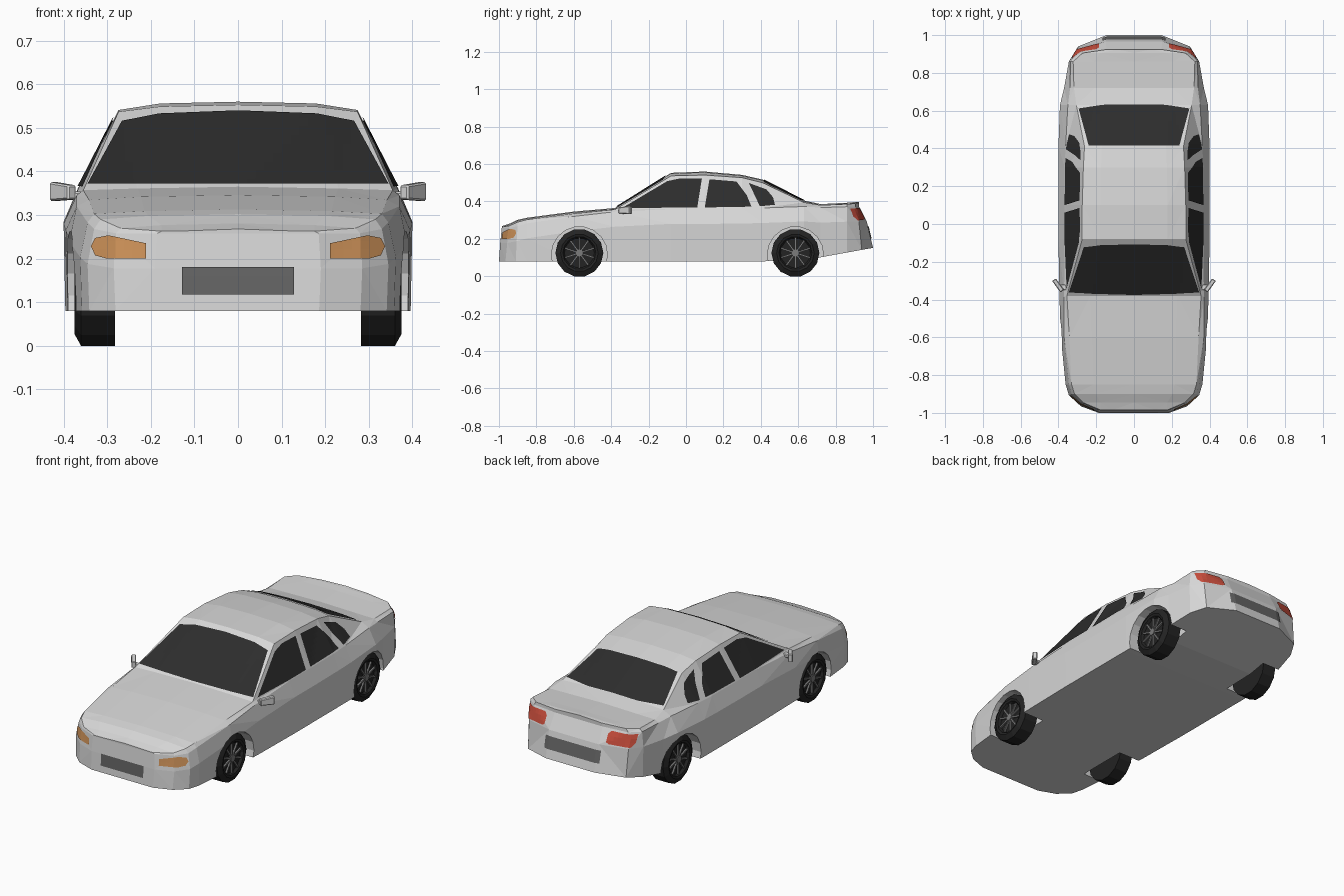
import bpy, bmesh, math
from mathutils import Vector, Matrix
from mathutils.bvhtree import BVHTree

if "Cube" in bpy.data.objects:
    bpy.data.objects.remove(bpy.data.objects["Cube"])


def material(name, rgb):
    m = bpy.data.materials.new(name)
    m.diffuse_color = (*rgb, 1)
    m.use_nodes = True
    m.node_tree.nodes["Principled BSDF"].inputs["Base Color"].default_value = m.diffuse_color
    return m


PAINT = material("silver_paint", (0.68, 0.68, 0.68))
GLASS = material("dark_glass", (0.026, 0.026, 0.026))
RUBBER = material("black_rubber", (0.017, 0.017, 0.017))
METAL = material("wheel_metal", (0.2, 0.2, 0.2))
AMBER = material("amber_lamp", (0.62, 0.29, 0.10))
RED = material("red_lamp", (0.58, 0.075, 0.045))
GREY = material("grey_plate", (0.13, 0.13, 0.13))


def finish(bm, name, *mats):
    me = bpy.data.meshes.new(name)
    bm.to_mesh(me)
    bm.free()
    for m in mats:
        me.materials.append(m)
    ob = bpy.data.objects.new(name, me)
    bpy.context.collection.objects.link(ob)
    return ob


# Body stations: y, shift of top in y, half width, belt half width, belt z,
# upper edge half width, upper edge z, centre z
STATIONS = [
    (-1.00, .015, .19, .185, .258, .175, .263, .268),
    (-.965, .020, .285, .28, .258, .27, .27, .281),
    (-.91, .010, .345, .330, .268, .315, .29, .302),
    (-.85, 0, .362, .345, .283, .33, .303, .313),
    (-.60, 0, .387, .37, .32, .342, .335, .346),
    (-.38, 0, .395, .37, .345, .355, .357, .365),
    (-.08, 0, .40, .367, .36, .274, .537, .553),
    (.10, 0, .40, .367, .36, .274, .541, .56),
    (.30, 0, .40, .367, .362, .268, .527, .542),
    (.41, 0, .40, .362, .365, .262, .50, .517),
    (.63, 0, .392, .35, .373, .305, .395, .405),
    (.72, 0, .37, .338, .367, .318, .38, .386),
    (.86, 0, .345, .337, .372, .322, .386, .393),
    (.94, -.035, .30, .285, .372, .272, .389, .397),
    (1.0, -.075, .15, .145, .374, .14, .392, .398),
]


def section(st):
    y, dy, w, ws, zs, wr, zr, zc = st
    zb = .08 if y < .6 else .08 + (y - .6) * .18
    half = [(0, y, zb), (w - .004, y, zb), (w, y + dy * .45, zs - .08),
            (ws, y + dy, zs), (wr, y + dy, zr),
            (wr * .65, y + dy, zc - .004), (0, y + dy, zc)]
    return half + [(-x, b, z) for x, b, z in half[-2:0:-1]]


# Body shell lofted through the stations
bm = bmesh.new()
rings = [[bm.verts.new(p) for p in section(s)] for s in STATIONS]
for a, b in zip(rings, rings[1:]):
    for i in range(12):
        j = (i + 1) % 12
        bm.faces.new((a[i], a[j], b[j], b[i]))
for r in (rings[0], rings[-1]):
    for i in range(6):
        f = [r[i], r[i + 1], r[(11 - i) % 12], r[(12 - i) % 12]]
        bm.faces.new(list(dict.fromkeys(f)))
bmesh.ops.recalc_face_normals(bm, faces=bm.faces[:])
bmesh.ops.triangulate(bm, faces=bm.faces[:])
bm.normal_update()
tree = BVHTree.FromBMesh(bm)
body = finish(bm, "car_body", PAINT)

# Wheel arches cut out of the body
AXLES = (-.57, .585)
bm = bmesh.new()
for y in AXLES:
    for s in (-1, 1):
        bmesh.ops.create_cone(
            bm, cap_ends=True, segments=18, radius1=.15, radius2=.15, depth=.26,
            matrix=Matrix.Translation((s * .39, y, .115)) @ Matrix.Rotation(math.pi / 2, 4, 'Y'))
cutter = finish(bm, "arch_cutter", PAINT)
cutter.hide_render = True
mod = body.modifiers.new("arches", 'BOOLEAN')
mod.operation = 'DIFFERENCE'
mod.solver = 'EXACT'
mod.object = cutter
bpy.context.view_layer.objects.active = body
bpy.ops.object.modifier_apply(modifier=mod.name)
bpy.data.objects.remove(cutter)


def plate(name, outline, axis, sign, mat, step=.02):
    """Thin panel: a flat outline projected along an axis onto the body."""
    bm = bmesh.new()
    others = [k for k in range(3) if k != axis]
    vs = []
    for p in outline:
        co = Vector((0, 0, 0))
        co[axis] = 2 * sign
        co[others[0]], co[others[1]] = p
        vs.append(bm.verts.new(co))
    bm.faces.new(vs)
    for n, k in enumerate(others):
        lo, hi = min(p[n] for p in outline), max(p[n] for p in outline)
        no = Vector((0, 0, 0))
        no[k] = 1
        for c in range(math.ceil(lo / step), math.floor(hi / step) + 1):
            bmesh.ops.bisect_plane(bm, geom=bm.verts[:] + bm.edges[:] + bm.faces[:],
                                   plane_co=no * (c * step), plane_no=no)
    ray = Vector((0, 0, 0))
    ray[axis] = -sign
    for v in bm.verts:
        hit, normal, _, _ = tree.ray_cast(v.co, ray)
        if hit is None:
            v.co[axis] = .9 * sign
            hit, normal, _, _ = tree.find_nearest(v.co)
        v.co = hit + normal * .004
    bm.normal_update()
    if sum(f.normal[axis] for f in bm.faces) * sign < 0:
        bmesh.ops.reverse_faces(bm, faces=bm.faces[:])
    return finish(bm, name, mat)


# Windscreen and rear window
plate("windscreen", [(-.345, .369), (.345, .369), (.266, .513), (.18, .53),
                     (0, .537), (-.18, .53), (-.266, .513)], 1, -1, GLASS)
plate("rear_window", [(-.24, .415), (.24, .415), (.293, .61), (.15, .632),
                      (-.15, .632), (-.293, .61)], 2, 1, GLASS)

# Number plates, left blank
plate("front_number_plate", [(-.128, .117), (.128, .117), (.128, .18), (-.128, .18)], 1, -1, GREY)
plate("rear_number_plate", [(-.165, .2), (.165, .2), (.165, .265), (-.165, .265)], 1, 1, GREY)

# Side windows and lamps
SIDE = {
    "front_side_window": [(-.34, .364), (.06, .365), (.085, .52), (-.03, .522), (-.1, .507)],
    "rear_side_window": [(.10, .366), (.35, .37), (.325, .43), (.27, .505), (.125, .517)],
    "quarter_window": [(.395, .372), (.475, .38), (.465, .42), (.43, .462), (.335, .497)],
}
HEADLAMP = [(.21, .2), (.30, .2), (.325, .207), (.335, .228), (.325, .247), (.295, .253), (.21, .235)]
TAIL = [(.185, .31), (.2, .302), (.305, .298), (.32, .32), (.325, .362), (.2, .364), (.185, .35)]
for s, side in ((-1, "left"), (1, "right")):
    for name, outline in SIDE.items():
        plate(f"{side}_{name}", outline, 0, s, GLASS)
    plate(f"{side}_headlamp", [(s * x, z) for x, z in HEADLAMP], 1, -1, AMBER)
    plate(f"{side}_tail_lamp", [(s * x, z) for x, z in TAIL], 1, 1, RED)

    # Door mirror: slanted tapered housing on a short arm
    bm = bmesh.new()
    m = (Matrix.Translation((s * .402, -.325, .354)) @ Matrix.Rotation(s * .95, 4, 'Z')
         @ Matrix.Diagonal((.075, .024, .044, 1)))
    housing = bmesh.ops.create_cube(bm, size=1, matrix=m)["verts"]
    for v in housing:
        if abs(v.co.x) < .40:
            v.co.z = .352 + (v.co.z - .354) * .75
    bmesh.ops.create_cube(bm, size=1, matrix=Matrix.Translation((s * .372, -.335, .345))
                          @ Matrix.Diagonal((.05, .03, .018, 1)))
    bmesh.ops.bevel(bm, geom=bm.edges[:], offset=.004, segments=1, affect='EDGES')
    finish(bm, f"{side}_door_mirror", PAINT)

# Wheels: lathed tyre with dished rim, hub and spokes
N, R = 14, .125
TYRE = [(-.045, .06), (-.045, R), (.033, R), (.048, .098), (.044, .086), (.030, .078)]


def wheel(name, s, y):
    bm = bmesh.new()
    rings = []
    for x, r in TYRE:
        r /= math.cos(math.pi / N)
        rings.append([bm.verts.new((s * x, r * math.sin((i + .5) * math.tau / N),
                                    r * math.cos((i + .5) * math.tau / N))) for i in range(N)])
    for a, b in zip(rings, rings[1:]):
        for i in range(N):
            j = (i + 1) % N
            bm.faces.new((a[i], a[j], b[j], b[i]))
    bm.faces.new(rings[0])
    bm.faces.new(rings[-1])
    bmesh.ops.recalc_face_normals(bm, faces=bm.faces[:])
    dark = len(bm.faces)
    for i in range(10):
        bmesh.ops.create_cube(bm, size=1, matrix=Matrix.Rotation(i * math.tau / 10, 4, 'X')
                              @ Matrix.Translation((s * .034, 0, .045))
                              @ Matrix.Diagonal((.01, .009, .072, 1)))
    bmesh.ops.create_cone(bm, cap_ends=True, segments=10, radius1=.02, radius2=.02, depth=.018,
                          matrix=Matrix.Translation((s * .034, 0, 0))
                          @ Matrix.Rotation(math.pi / 2, 4, 'Y'))
    for i, f in enumerate(bm.faces):
        f.material_index = int(i >= dark)
    ob = finish(bm, name, RUBBER, METAL)
    ob.location = (s * .327, y, R)


for y, end in zip(AXLES, ("front", "rear")):
    wheel(f"{end}_left_wheel", -1, y)
    wheel(f"{end}_right_wheel", 1, y)
